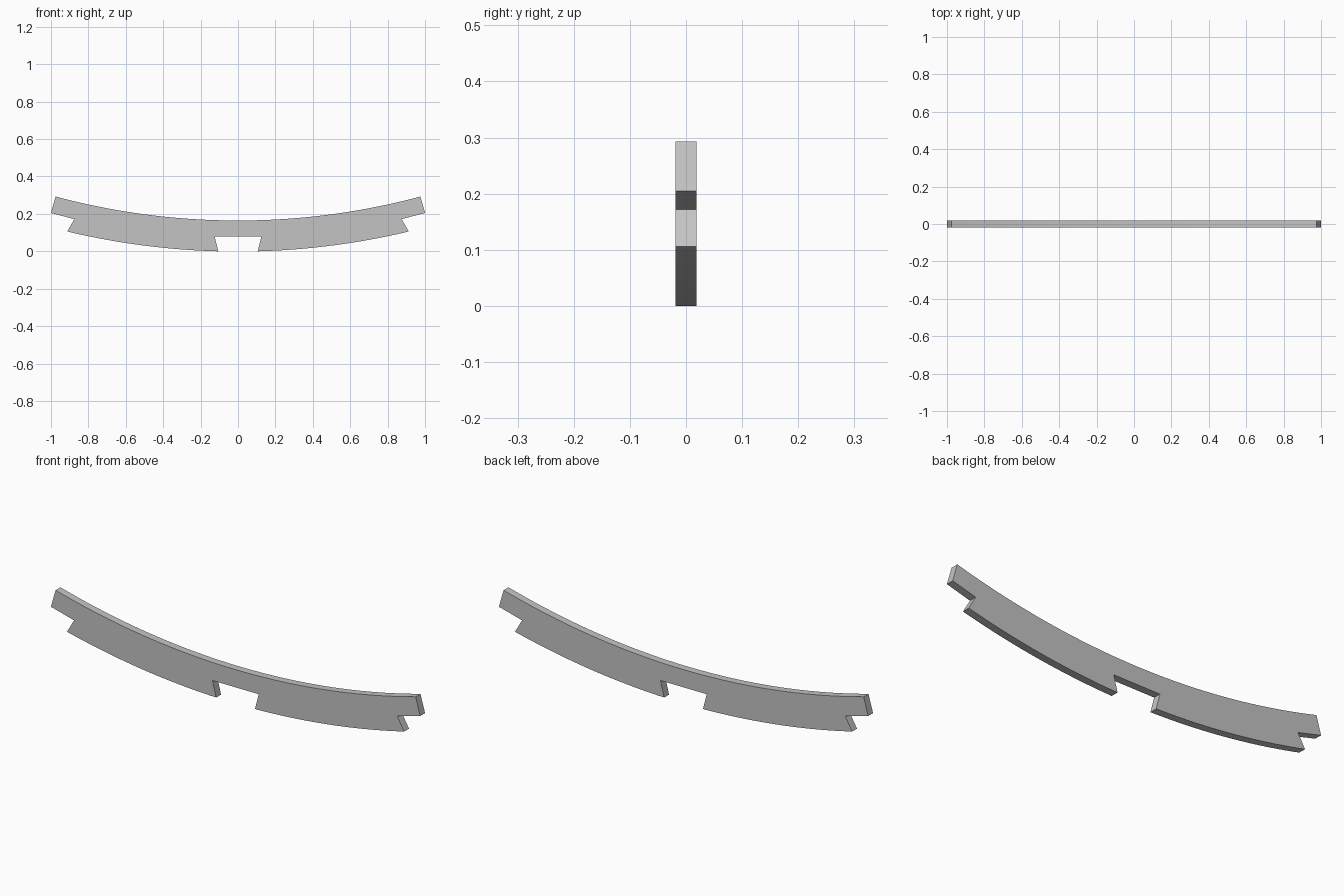
import bpy
import bmesh
import math

cube = bpy.data.objects.get("Cube")
if cube:
    bpy.data.objects.remove(cube, do_unlink=True)

THICKNESS = 0.0375
CENTRE_Z = 3.9386          # shared centre of both curved edges
TOP_RADIUS = 3.774
BOTTOM_RADIUS = 3.94


def arc(radius, x_start, x_end, steps):
    """Points along a curved edge between two x positions."""
    a, b = math.asin(x_start / radius), math.asin(x_end / radius)
    angles = [a + (b - a) * i / steps for i in range(steps + 1)]
    return [(radius * math.sin(t), CENTRE_Z - radius * math.cos(t)) for t in angles]


# Half outline: top edge, stepped end, bottom edge, centre notch
half = arc(TOP_RADIUS, 0, 0.975, 24)
half += [(1.0, 0.205), (0.875, 0.172)]
half += arc(BOTTOM_RADIUS, 0.913, 0.105, 20)
half += [(0.125, 0.078)]
outline = half + [(-x, z) for x, z in reversed(half[1:])]

# Extrude the mirrored outline through the thickness
bm = bmesh.new()
face = bm.faces.new([bm.verts.new((x, -THICKNESS / 2, z)) for x, z in outline])
extruded = bmesh.ops.extrude_face_region(bm, geom=[face], use_keep_orig=True)
new_verts = [g for g in extruded["geom"] if isinstance(g, bmesh.types.BMVert)]
bmesh.ops.translate(bm, verts=new_verts, vec=(0, THICKNESS, 0))
bmesh.ops.recalc_face_normals(bm, faces=bm.faces)
mesh = bpy.data.meshes.new("curved_slat")
bm.to_mesh(mesh)
bm.free()

slat = bpy.data.objects.new("curved_slat", mesh)
bpy.context.collection.objects.link(slat)

# Plain grey finish
grey = bpy.data.materials.new("light_grey")
grey.use_nodes = True
colour = (0.55, 0.55, 0.55, 1)
grey.diffuse_color = colour
grey.node_tree.nodes["Principled BSDF"].inputs["Base Color"].default_value = colour
mesh.materials.append(grey)

# Smooth curved edges, crisp corners
bpy.ops.object.select_all(action="DESELECT")
slat.select_set(True)
bpy.context.view_layer.objects.active = slat
bpy.ops.object.shade_smooth_by_angle(angle=math.radians(20))
